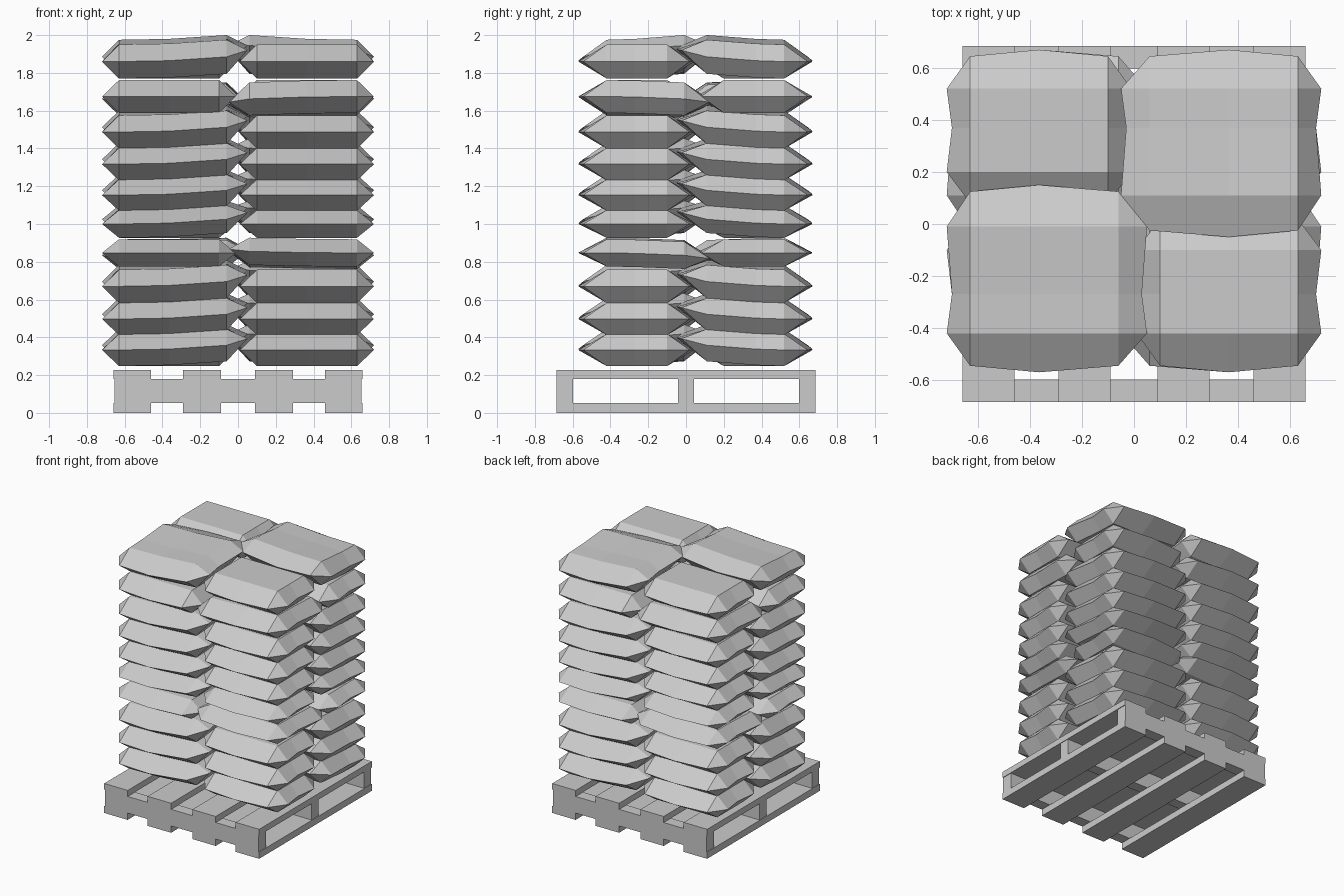
import bpy, bmesh

if "Cube" in bpy.data.objects:
    bpy.data.objects.remove(bpy.data.objects["Cube"])

CENTRE_Y = 0.05


def box(name, x0, x1, y0, y1, z0, z1):
    bm = bmesh.new()
    bmesh.ops.create_cube(bm, size=1)
    for v in bm.verts:
        v.co = ((x0 + x1) / 2 + v.co.x * (x1 - x0),
                (y0 + y1) / 2 + v.co.y * (y1 - y0),
                (z0 + z1) / 2 + v.co.z * (z1 - z0))
    finish(name, bm)


def finish(name, bm):
    bmesh.ops.recalc_face_normals(bm, faces=bm.faces)
    me = bpy.data.meshes.new(name)
    bm.to_mesh(me)
    bm.free()
    bpy.context.collection.objects.link(bpy.data.objects.new(name, me))


# Grid lines of a sack, from the outer edge of the stack to its middle
BIG = ([-.72, -.63, -.365, -.06, .05], [-.595, -.47, -.32, -.06, .075])
SMALL = ([-.72, -.63, -.365, -.10, -.01], [-.595, -.47, -.32, -.15, -.03])
LIFT = [0, 0, .08, .42, 1]


def sack(name, grid, sx, sy, z, h, lift_x, lift_y):
    """Pillow: 5 x 5 grid without corners, the outer ring is the seam."""
    xs, ys = grid
    bm = bmesh.new()
    verts = {}
    for i in range(5):
        for j in range(5):
            if i in (0, 4) and j in (0, 4):
                continue
            x, y = xs[i], ys[j]
            if i == 2 and j in (0, 4):      # long seam bulges
                y += .025 if j else -.025
            if j == 2 and i in (0, 4):      # short seam pinches in
                x += -.02 if i else .02
            zz = z + lift_x * LIFT[i] + lift_y * LIFT[j]
            rim = i in (0, 4) or j in (0, 4)
            for side in (1, -1):
                if rim and side < 0:
                    verts[i, j, side] = verts[i, j, 1]
                else:
                    verts[i, j, side] = bm.verts.new(
                        (x * sx, y * sy + CENTRE_Y, zz + (0 if rim else h * side)))
    for side in (1, -1):
        for i in range(4):
            for j in range(4):
                ring = [(i, j), (i + 1, j), (i + 1, j + 1), (i, j + 1)]
                bm.faces.new([verts[a, b, side] for a, b in ring if (a, b, side) in verts])
    finish(name, bm)


# Pallet: deck boards front to back, stringers side to side
for k, x in enumerate((-.56, -.19, .19, .56)):
    box(f"top_board_{k}", x - .1, x + .1, -.685, .685, .18, .227)
    box(f"bottom_board_{k}", x - .1, x + .1, -.685, .685, 0, .052)
for k, (y0, y1) in enumerate(((-.685, -.597), (-.042, .042), (.597, .685))):
    box(f"stringer_{k}", -.655, .655, y0, y1, .052, .18)

# Sack layers: seam height, half thickness, mirrored, lift in x and y
layers = [
    (.333, .085, 1, .06, .06), (.497, .085, 1, .06, .06),
    (.670, .088, 1, .06, .06), (.847, .072, -1, .02, -.03),
    (1.00, .073, 1, .06, .06), (1.153, .083, 1, .06, .06),
    (1.317, .086, 1, .06, .06), (1.487, .088, 1, .06, .06),
    (1.675, .087, -1, -.03, -.03), (1.86, .09, 1, .06, .06)]
for n, (z, h, m, lx, ly) in enumerate(layers):
    for s in (1, -1):
        sack(f"large_sack_{n}_{s}", BIG, s * m, s, z, h, lx, ly)
        sack(f"small_sack_{n}_{s}", SMALL, -s * m, s, z, h, 0, 0)
